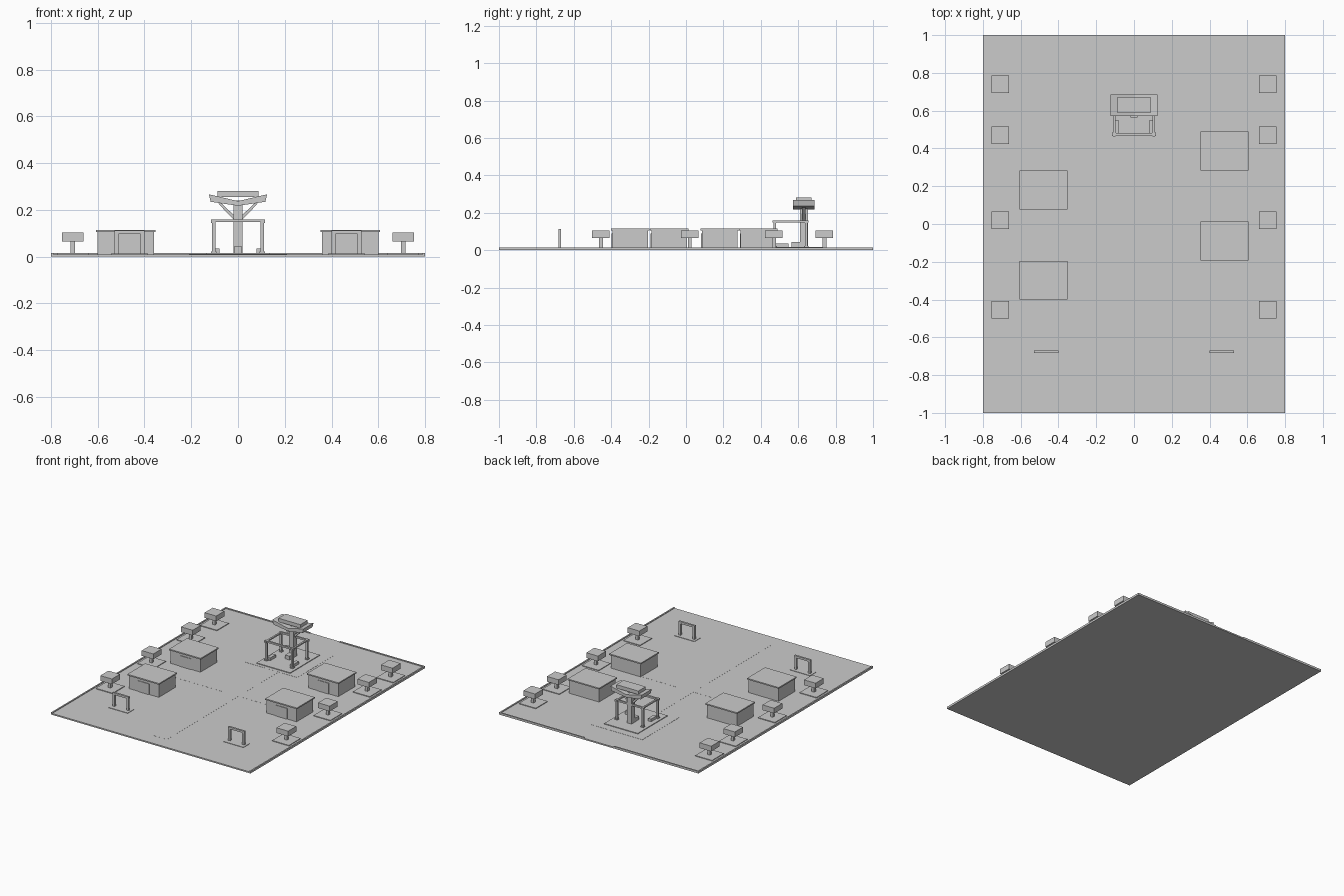
import bpy, bmesh
from mathutils import Vector

if "Cube" in bpy.data.objects:
    bpy.data.objects.remove(bpy.data.objects["Cube"])


def box(name, x0, x1, y0, y1, z0, z1):
    """Axis-aligned box from its limits."""
    bm = bmesh.new()
    bmesh.ops.create_cube(bm, size=1)
    size, mid = Vector((x1 - x0, y1 - y0, z1 - z0)), Vector((x0 + x1, y0 + y1, z0 + z1)) / 2
    for v in bm.verts:
        v.co = v.co * size + mid
    return finish(name, bm)


def cbox(name, x, y, sx, sy, z0, z1):
    """Box centred on x, y."""
    return box(name, x - sx / 2, x + sx / 2, y - sy / 2, y + sy / 2, z0, z1)


def prism(name, profile, y0, y1):
    """Front-view (x, z) outline extruded along y."""
    bm = bmesh.new()
    face = bm.faces.new([bm.verts.new((x, y0, z)) for x, z in profile])
    out = bmesh.ops.extrude_face_region(bm, geom=[face])
    for v in out["geom"]:
        if isinstance(v, bmesh.types.BMVert):
            v.co.y = y1
    return finish(name, bm)


def finish(name, bm):
    bmesh.ops.recalc_face_normals(bm, faces=bm.faces)
    mesh = bpy.data.meshes.new(name)
    bm.to_mesh(mesh)
    bm.free()
    ob = bpy.data.objects.new(name, mesh)
    bpy.context.collection.objects.link(ob)
    return ob


G = 0.01  # ground level

# ground slab, low kerbs on the sides and back, paths nearly flush with the ground
box("ground", -0.8, 0.8, -1, 1, 0, G)
box("main_path", -0.06, 0.06, -0.9, 0.42, G - 0.002, G + 0.0006)
box("cross_path", -0.48, 0.48, -0.08, 0.0, G - 0.002, G + 0.0005)
box("plaza", -0.21, 0.21, 0.38, 0.8, G - 0.002, G + 0.001)
for s in (-1, 1):
    cbox("side_kerb", s * 0.795, 0, 0.01, 2, G, 0.015)
    cbox("back_kerb", s * 0.455, 0.995, 0.67, 0.01, G, 0.015)

# trees in two rows
for s in (-1, 1):
    for y in (0.74, 0.47, 0.02, -0.455):
        cbox("tree_bed", s * 0.707, y, 0.135, 0.135, G, 0.015)
        cbox("tree_trunk", s * 0.707, y, 0.02, 0.02, G, 0.07)
        cbox("tree_canopy", s * 0.707, y, 0.093, 0.093, 0.066, 0.104)

# huts with flat overhanging roofs and front doors
for x, y in ((-0.48, 0.18), (-0.48, -0.298), (0.48, 0.387), (0.48, -0.09)):
    cbox("hut_walls", x, y, 0.24, 0.19, G, 0.106)
    cbox("hut_roof", x, y, 0.254, 0.206, 0.106, 0.115)
    cbox("hut_door", x, y - 0.096, 0.09, 0.006, G, 0.088)

# small gates near the front
for s in (-1, 1):
    cbox("gate_pad", s * 0.464, -0.68, 0.16, 0.07, G, 0.013)
    cbox("gate_beam", s * 0.464, -0.676, 0.13, 0.014, 0.097, 0.112)
    for t in (-1, 1):
        cbox("gate_post", s * 0.464 + t * 0.056, -0.676, 0.016, 0.014, G, 0.1)

# tower: pad, column, braces, upswept roof and cap
TY = 0.63
cbox("tower_pad", 0, 0.575, 0.27, 0.34, G, 0.016)
cbox("tower_column", 0, TY, 0.038, 0.042, G, 0.24)
cbox("column_step", 0, 0.59, 0.036, 0.05, G, 0.043)
prism("tower_roof", [(-0.125, 0.267), (0, 0.238), (0.125, 0.267),
                     (0.117, 0.235), (0, 0.218), (-0.117, 0.235)], 0.572, 0.686)
cbox("roof_cap", 0, TY, 0.176, 0.084, 0.256, 0.282)
for s in (-1, 1):
    prism("roof_brace", [(s * 0.015, 0.155), (s * 0.015, 0.175),
                         (s * 0.07, 0.228), (s * 0.085, 0.228)], TY - 0.01, TY + 0.01)

# open frame around the tower with benches
for y in (0.475, 0.643):
    cbox("frame_cross_beam", 0, y, 0.22, 0.013, 0.148, 0.16)
    for s in (-1, 1):
        cbox("frame_post", s * 0.104, y, 0.014, 0.014, G, 0.15)
        cbox("frame_cap", s * 0.106, y, 0.02, 0.02, 0.145, 0.159)
        cbox("post_foot", s * 0.104, y, 0.022, 0.022, G, 0.023)
for s in (-1, 1):
    box("frame_side_beam", s * 0.104 - 0.006, s * 0.104 + 0.006, 0.462, 0.655, 0.148, 0.158)
    cbox("bench", s * 0.092, 0.515, 0.024, 0.065, G, 0.036)
